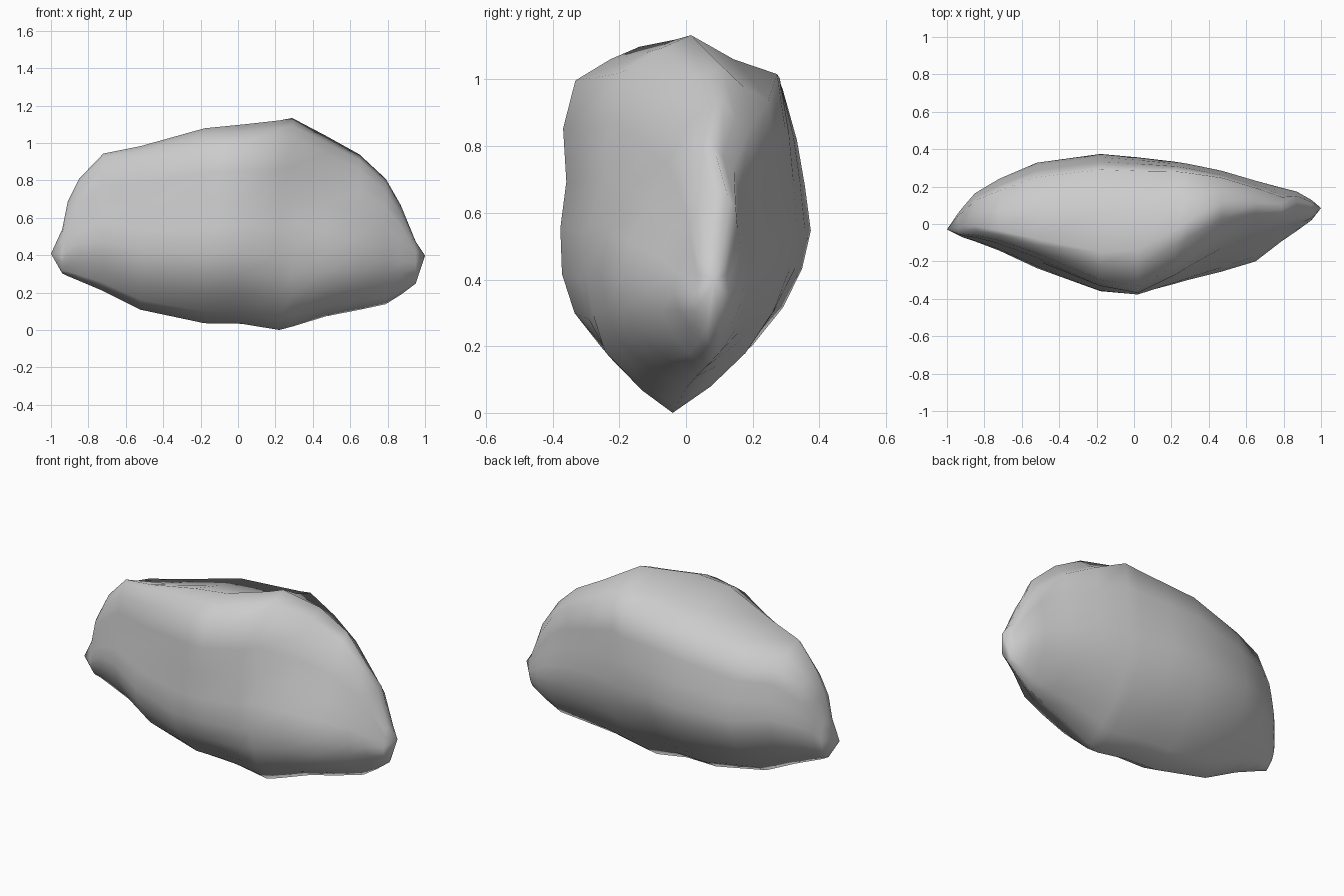
import bpy, bmesh

# Stations along x: x, bottom z, top z, keel y, ridge y, front y, back y,
# front shoulder, back shoulder and low front ledge factors
STATIONS = [
    (-0.94, .305, .54, -.01, -.01, -.06, .06, .9, .9, 1),
    (-0.91, .29, .69, .00, -.01, -.075, .10, .8, .8, 1),
    (-0.85, .265, .81, .00, -.01, -.095, .17, .7, .85, 1),
    (-0.72, .21, .945, .00, -.035, -.145, .25, .6, .85, 1),
    (-0.52, .11, .985, -.02, -.08, -.24, .335, .6, .9, 1.1),
    (-0.18, .038, 1.08, -.03, -.15, -.365, .38, .85, .94, 1.1),
    (0.02, .035, 1.10, -.04, -.14, -.378, .36, .98, .96, 1),
    (0.22, .002, 1.122, -.04, -.03, -.325, .335, .8, .97, 1.15),
    (0.29, .02, 1.135, -.03, .015, -.305, .325, .72, .95, 1.35),
    (0.47, .075, 1.04, .00, .11, -.26, .29, .55, .88, 1.4),
    (0.65, .11, .94, .03, .11, -.205, .24, .4, .75, 1.3),
    (0.79, .14, .81, .06, .08, -.095, .203, .45, .6, 1.1),
    (0.87, .19, .67, .07, .12, -.04, .18, .6, .6, 1),
    (0.95, .25, .475, .08, .09, .02, .13, .8, .8, 1),
]
TIPS = ((-1, -.03, .41), (1, .085, .40))

# Cross-section outline: (height fraction, width fraction), bottom to top
FRONT = [(.06, .28), (.15, .58), (.25, .86), (.36, .98), (.49, 1),
         (.62, .94), (.77, .98), (.905, .83), (.965, .38)]
BACK = [(.07, .30), (.16, .58), (.27, .80), (.38, .93), (.49, 1),
        (.62, .98), (.75, .95), (.895, .88), (.935, .44)]


def section(s):
    x, zb, zt, yk, yt, yf, yb, sf, sb, ledge = s

    def point(t, w, edge, shoulder, low):
        mid = yk + (yt - yk) * t
        up = max(0, min(1, (t - .4) / .45))
        down = max(0, min(1, (.27 - t) / .12))
        w *= (1 + (shoulder - 1) * up) * (1 + (low - 1) * down)
        return (x, mid + w * (edge - mid), zb + t * (zt - zb))

    return ([(x, yk, zb)] + [point(t, w, yf, sf, ledge) for t, w in FRONT]
            + [(x, yt, zt)] + [point(t, w, yb, sb, 1) for t, w in reversed(BACK)])


# Boulder: loft the sections and close both ends at a point
bm = bmesh.new()
rings = [[bm.verts.new(p) for p in section(s)] for s in STATIONS]
n = len(rings[0])
for a, b in zip(rings, rings[1:]):
    for i in range(n):
        j = (i + 1) % n
        bm.faces.new((a[i], a[j], b[j], b[i]))
for ring, tip in ((rings[0], TIPS[0]), (rings[-1], TIPS[1])):
    v = bm.verts.new(tip)
    for i in range(n):
        bm.faces.new((ring[i], ring[(i + 1) % n], v))
bmesh.ops.recalc_face_normals(bm, faces=bm.faces)

# Worn stone: smooth shading, standing on the ground
for f in bm.faces:
    f.smooth = True
low = min(v.co.z for v in bm.verts)
bmesh.ops.translate(bm, verts=bm.verts, vec=(0, 0, -low))
mesh = bpy.data.meshes.new("boulder")
bm.to_mesh(mesh)
bm.free()
boulder = bpy.data.objects.new("boulder", mesh)
bpy.context.collection.objects.link(boulder)
